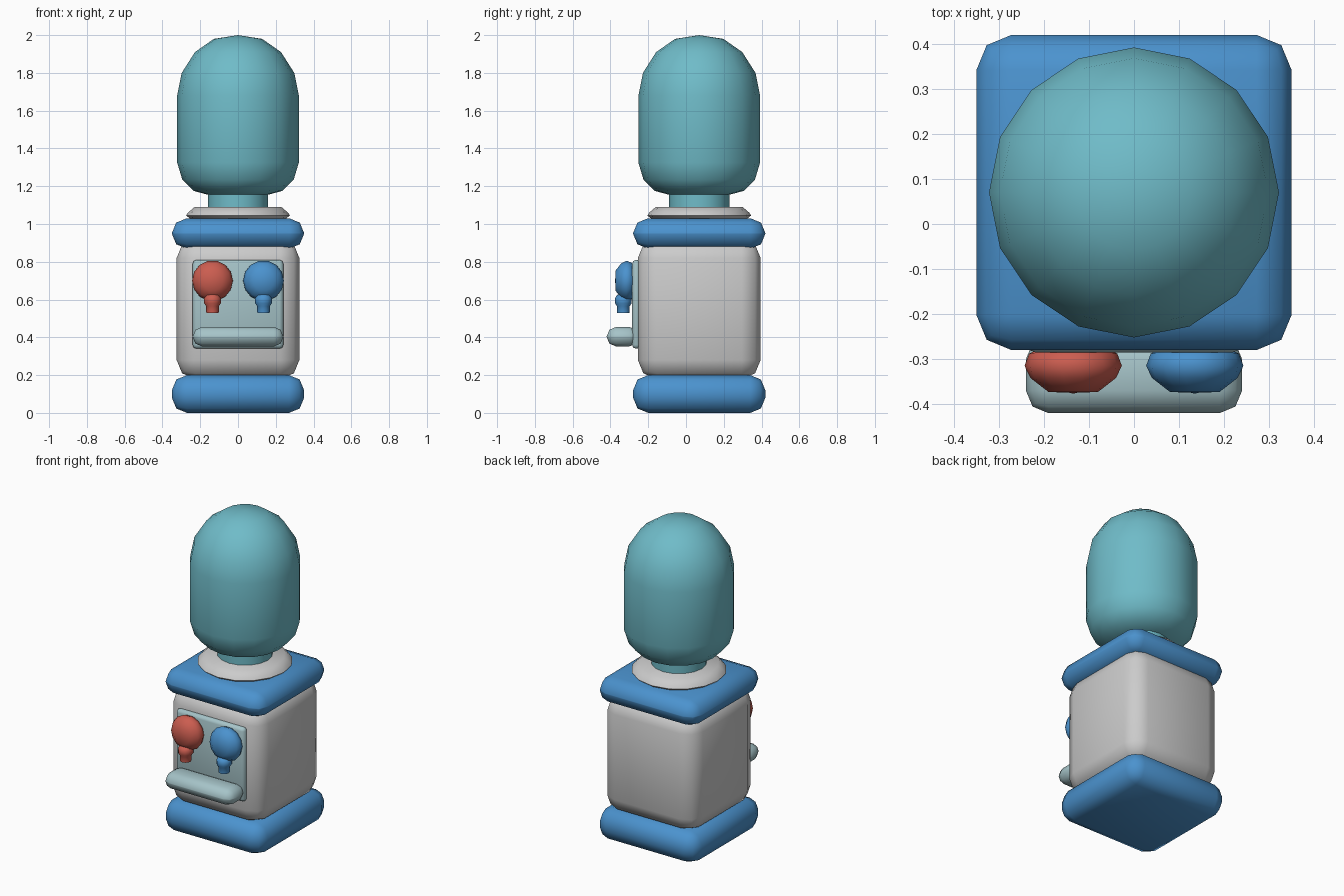
import bpy, bmesh
from math import cos, sin, pi, radians

if "Cube" in bpy.data.objects:
    bpy.data.objects.remove(bpy.data.objects["Cube"])


def material(name, rgb):
    m = bpy.data.materials.new(name)
    m.diffuse_color = (*rgb, 1)
    m.use_nodes = True
    m.node_tree.nodes["Principled BSDF"].inputs["Base Color"].default_value = m.diffuse_color
    return m


blue = material("blue", (0.07, 0.29, 0.62))
red = material("red", (0.6, 0.11, 0.08))
teal = material("teal", (0.16, 0.50, 0.58))
pale = material("pale_teal", (0.38, 0.55, 0.58))


def finish(name, bm, mat, angle):
    bmesh.ops.recalc_face_normals(bm, faces=bm.faces)
    me = bpy.data.meshes.new(name)
    bm.to_mesh(me)
    bm.free()
    ob = bpy.data.objects.new(name, me)
    bpy.context.collection.objects.link(ob)
    if mat:
        me.materials.append(mat)
    bpy.ops.object.select_all(action='DESELECT')
    ob.select_set(True)
    bpy.context.view_layer.objects.active = ob
    bpy.ops.object.shade_smooth_by_angle(angle=radians(angle))
    return ob


def box(name, lo, hi, bevel, mat=None, segments=2):
    bm = bmesh.new()
    bmesh.ops.create_cube(bm, size=1)
    for v in bm.verts:
        v.co = [(a + b) / 2 + c * (b - a) for a, b, c in zip(lo, hi, v.co)]
    bmesh.ops.bevel(bm, geom=bm.edges[:], offset=bevel, segments=segments,
                    profile=0.5, affect='EDGES', clamp_overlap=True)
    return finish(name, bm, mat, 60)


def lathe(name, profile, centre, mat=None, sides=16, axis='Z', angle=60):
    """Turn (radius, height) points around a vertical or front-back axis."""
    bm = bmesh.new()
    rings = []
    for r, h in profile:
        ring = []
        for i in range(sides):
            u, w = r * cos(2 * pi * i / sides), r * sin(2 * pi * i / sides)
            offset = (u, w, h) if axis == 'Z' else (u, h, w)
            ring.append(bm.verts.new([c + o for c, o in zip(centre, offset)]))
            if r == 0:
                break
        rings.append(ring)
    for a, b in zip(rings, rings[1:]):
        for i in range(sides):
            j = (i + 1) % sides
            if len(a) == 1:
                bm.faces.new((a[0], b[i], b[j]))
            elif len(b) == 1:
                bm.faces.new((a[i], a[j], b[0]))
            else:
                bm.faces.new((a[i], a[j], b[j], b[i]))
    return finish(name, bm, mat, angle)


# Cabinet
box("base_slab", (-.35, -.28, 0), (.35, .42, .2), .08, blue)
box("cabinet_body", (-.325, -.255, .18), (.325, .395, .92), .1)
box("top_slab", (-.35, -.28, .87), (.35, .42, 1.03), .078, blue)

# Collar and water bottle
lathe("collar", [(0, 1.01), (.23, 1.01), (.275, 1.045), (.265, 1.06), (.23, 1.09), (0, 1.09)],
      (0, .07, 0))
lathe("water_bottle",
      [(0, 1.06), (.16, 1.06), (.16, 1.155), (.235, 1.175), (.295, 1.235), (.322, 1.325),
       (.322, 1.68), (.298, 1.80), (.228, 1.91), (.128, 1.98), (0, 2.0)],
      (0, .07, 0), teal)

# Front panel and drip tray
box("front_panel", (-.24, -.285, .34), (.24, -.24, .81), .02, pale)
box("drip_tray", (-.24, -.42, .352), (.24, -.25, .455), .05, pale)

# Hot and cold taps
for side, x, mat in (("hot", -.135, red), ("cold", .135, blue)):
    lathe(side + "_tap",
          [(0, -.375), (.055, -.373), (.095, -.342), (.108, -.315), (.098, -.288),
           (.06, -.268), (0, -.265)],
          (x, 0, .70), mat, 14, 'Y', 70)
    lathe(side + "_spout",
          [(0, .53), (.033, .53), (.034, .565), (.044, .58), (.045, .605), (.033, .625), (0, .63)],
          (x, -.332, 0), mat, 12)
